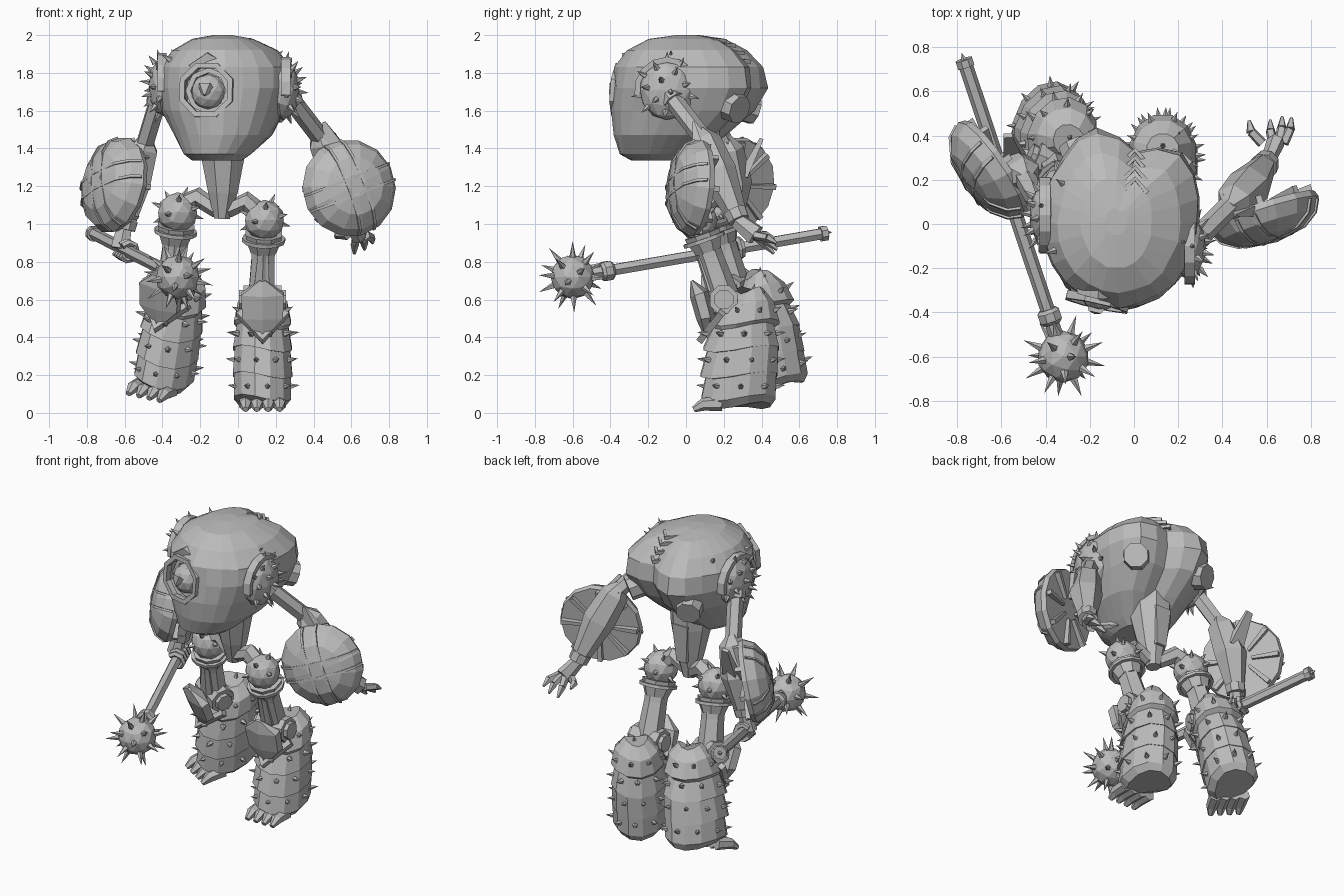
import bpy, bmesh, math, random
from mathutils import Vector as V, Matrix

random.seed(4)
if "Cube" in bpy.data.objects:
    bpy.data.objects.remove(bpy.data.objects["Cube"])

grey = bpy.data.materials.new("plain_grey")
grey.use_nodes = True
grey.diffuse_color = (0.5, 0.5, 0.5, 1)
grey.node_tree.nodes["Principled BSDF"].inputs["Base Color"].default_value = (0.5, 0.5, 0.5, 1)
I = Matrix()


def add(name, bm, M=I):
    bmesh.ops.recalc_face_normals(bm, faces=bm.faces)
    bm.transform(M)
    me = bpy.data.meshes.new(name)
    bm.to_mesh(me)
    bm.free()
    me.materials.append(grey)
    ob = bpy.data.objects.new(name, me)
    bpy.context.scene.collection.objects.link(ob)
    return ob


def loft(name, rings, M=I, closed=False):
    bm = bmesh.new()
    rows = [[bm.verts.new(p) for p in r] for r in rings]
    n = len(rows[0])
    pairs = list(zip(rows, rows[1:])) + ([(rows[-1], rows[0])] if closed else [])
    for a, b in pairs:
        for i in range(n):
            bm.faces.new((a[i], a[(i + 1) % n], b[(i + 1) % n], b[i]))
    if not closed:
        bm.faces.new(rows[0])
        bm.faces.new(rows[-1])
    return add(name, bm, M)


def tube(name, pts, radii, n=6, M=I, flat=1, closed=False):
    pts = [V(p) for p in pts]
    if not isinstance(radii, (list, tuple)):
        radii = [radii] * len(pts)
    d0 = pts[1] - pts[0]
    ref = d0.cross(pts[2] - pts[1]) if len(pts) > 2 else V()
    if ref.length < 1e-5:
        ref = V((0, 0, 1)) if abs(d0.normalized().z) < 0.8 else V((1, 0, 0))
    rings = []
    for i, (p, r) in enumerate(zip(pts, radii)):
        if closed:
            d = pts[(i + 1) % len(pts)] - pts[i - 1]
        else:
            d = pts[min(i + 1, len(pts) - 1)] - pts[max(i - 1, 0)]
        d.normalize()
        u = (ref - d * ref.dot(d)).normalized()
        w = u.cross(d)
        angles = [math.tau * (k + 0.5) / n for k in range(n)]
        rings.append([p + u * r * math.cos(a) + w * r * flat * math.sin(a) for a in angles])
    return loft(name, rings, M, closed)


def ball(name, c, size, M=I, sub=2):
    bm = bmesh.new()
    bmesh.ops.create_icosphere(bm, subdivisions=sub, radius=1)
    return add(name, bm, M @ Matrix.LocRotScale(V(c), None, V(size)))


def aim(c, d):
    return Matrix.LocRotScale(V(c), V(d).to_track_quat('Z', 'Y'), None)


def spikes(name, items, length, rad, M=I):
    bm = bmesh.new()
    for p, d in items:
        bmesh.ops.create_cone(bm, cap_ends=True, segments=5, radius1=rad, radius2=0, depth=length,
                              matrix=aim(p, d) @ Matrix.Translation((0, 0, length * 0.42)))
    return add(name, bm, M)


def scatter(n, c, size, keep=lambda d: True):
    out = []
    for i in range(n):
        z = 1 - (2 * i + 1) / n
        r, a = math.sqrt(1 - z * z), i * 2.39996
        d = V((r * math.cos(a), r * math.sin(a), z))
        if keep(d):
            out.append((V(c) + d * V(size), d))
    return out


def arc(r, a0, a1, n):
    return [V((r * math.cos(a), r * math.sin(a), 0))
            for a in (math.radians(a0 + (a1 - a0) * i / n) for i in range(n + 1))]


# Torso: faceted bulk with a spine groove between two back lobes
lobes = [.84, .97, 1.09, 1.09, 1.03]
spine = math.radians(75)
rings = []
for z, cx, cy, rx, ry in [(1.335, -.11, -.13, .13, .16), (1.37, -.11, -.14, .18, .21), (1.47, -.08, -.09, .26, .29),
                          (1.6, -.075, -.02, .325, .37), (1.72, -.065, .01, .36, .4), (1.83, -.065, .01, .35, .385),
                          (1.92, -.07, 0, .275, .31), (1.98, -.08, 0, .16, .2), (2.0, -.08, .01, .05, .06)]:
    ring = []
    for k in range(24):
        a = spine + math.radians(15) * k
        side = min(k, 24 - k)
        f = (lobes[side] if side < 5 else 1) + random.uniform(-0.02, 0.02)
        ring.append((cx + rx * f * math.cos(a), cy + ry * f * math.sin(a), z))
    rings.append(ring)
torso = loft("torso", rings)

# Face opening, sunken head and its frame
face = aim((-.17, -.37, 1.71), (-.22, -.97, .08))
cutter = tube("face_cutter", [(0, 0, -.13), (0, 0, .2)], .14, 8, face)
cut = torso.modifiers.new("face_hole", 'BOOLEAN')
cut.operation, cut.object = 'DIFFERENCE', cutter
bpy.context.view_layer.update()
carved = bpy.data.meshes.new_from_object(torso.evaluated_get(bpy.context.evaluated_depsgraph_get()))
torso.modifiers.clear()
torso.data = carved
bpy.data.objects.remove(cutter)
rim = face @ Matrix.Translation((0, 0, -.018))
tube("face_frame", arc(.14, 22, 337, 7), .026, 4, rim, .8, True)
ball("head", (0, -.005, -.06), (.092, .095, .08), face)
tube("head_beak", [(0, .01, 0), (0, -.03, .03)], [.05, .008], 5, face)
tube("head_collar", arc(.11, 0, 315, 7), .02, 4, face @ Matrix.Translation((0, 0, -.07)), 1, True)
tube("brow", [(-.07, -.32, 1.84), (-.16, -.315, 1.885), (-.25, -.3, 1.83)], [.02, .032, .02], 4)

# Spine chevrons and round vents on the back lobes
for y, z in ((.17, 1.975), (.22, 1.95), (.265, 1.91), (.3, 1.865)):
    tube("spine_chevron", [(-.05, y - .02, z), (.005, y + .035, z - .005), (.06, y - .03, z)], .014, 4)
tube("left_vent", [(.1, .15, 1.67), (.225, .285, 1.605)], [.09, .078], 8)
tube("right_vent", [(-.19, .17, 1.67), (-.27, .365, 1.6)], [.09, .078], 8)
spikes("back_spikes", [((-.32, .18, 1.89), (-.6, .4, .6)), ((-.36, -.12, 1.87), (-.8, -.2, .5)),
                       ((.2, -.08, 1.88), (.7, 0, .7))], .06, .018)

# Shoulder domes
for side, c, s in (("left", (.24, -.1, 1.71), 1), ("right", (-.39, .04, 1.73), -1)):
    ball(side + "_shoulder", c, (.085, .15, .16))
    spikes(side + "_shoulder_spikes", scatter(40, c, (.085, .15, .16), lambda d: d.x * s > .2), .055, .017)
    axes = Matrix(((0, 0, 1, 0), (1, 0, 0, 0), (0, 1, 0, 0), (0, 0, 0, 1)))
    frame = Matrix.Translation(V(c) + V((s * .012, 0, 0))) @ axes
    tube(side + "_shoulder_arch", arc(.16, -10, 190, 8), .035, 4, frame, .6)

# Waist and pelvis
tube("waist", [(-.08, .05, 1.5), (-.08, .06, 1.36), (-.08, .07, 1.17), (-.085, .08, 1.03)], [.14, .125, .085, .045], 8)
tube("pelvis", [(-.31, .15, 1.09), (-.21, .13, 1.14), (-.12, .09, 1.08), (-.04, .07, 1.08), (.04, .06, 1.12), (.13, .06, 1.04)],
     [.06, .055, .045, .045, .055, .06], 6)
tube("tail_plate", [(-.08, .16, 1.4), (-.08, .15, 1.15)], [.08, .05], 4, I, .4)


# Shields: domes with raised crossing bands and ribbed inner faces
def shield(side, c, normal):
    M = aim(c, normal)
    prof = [(.02, -.02), (.25, -.02), (.26, .01), (.23, .07), (.155, .12), (.06, .14)]
    loft(side + "_shield", [[(r * math.cos(math.tau * k / 14), r * math.sin(math.tau * k / 14), z)
                            for k in range(14)] for r, z in prof], M)
    for turn in (20, 110):
        R = M @ Matrix.Rotation(math.radians(turn), 4, 'Z')
        for off in (-.045, .045):
            tube(side + "_shield_band", [(off, r, z) for r, z in
                 ((-.25, .02), (-.22, .075), (-.15, .118), (0, .138), (.15, .118), (.22, .075), (.25, .02))], .01, 4, R)
    for k in range(8):
        R = M @ Matrix.Rotation(math.tau * k / 8, 4, 'Z')
        tube(side + "_shield_rib", [(.07, 0, -.025), (.24, 0, -.025)], [.025, .04], 4, R, .5)


shield("left", (.585, .055, 1.19), (.3, -.94, .1))
shield("right", (-.64, .25, 1.205), (-.81, -.55, .2))


# Arms
def arm(side, shoulder, elbow, mid, wrist):
    s, e, m, w = map(V, (shoulder, elbow, mid, wrist))
    tube(side + "_upper_arm", [s, e], .05, 6)
    tube(side + "_shoulder_cuff", [s, s.lerp(e, .2)], .062, 8)
    ball(side + "_elbow", e, (.065, .065, .065), I, 1)
    tube(side + "_forearm", [e + (e - m) * .35, e, m, w], [.03, .085, .1, .05], 6)
    tube(side + "_wrist_cuff", [m.lerp(w, .8), w], [.065, .06], 8)


arm("left", (.25, -.1, 1.7), (.45, .1, 1.44), (.52, .17, 1.27), (.6, .28, 1.02))
arm("right", (-.41, .06, 1.7), (-.5, .22, 1.4), (-.55, .25, 1.22), (-.6, .24, .97))
tube("left_elbow_fin", [(.455, .04, 1.54), (.5, .06, 1.42)], [.012, .07], 4, I, .5)
tube("right_elbow_fin", [(-.57, .4, 1.45), (-.54, .3, 1.25)], [.03, .07], 4, I, .5)

# Open left hand
tube("left_palm", [(.6, .27, 1.02), (.64, .37, .94)], [.045, .06], 6, I, .7)
for dx, dy, dz in ((-.1, .03, .06), (-.02, .03, -.06), (.025, .07, -.03), (.06, .06, .02)):
    a = V((.64 + dx * .6, .365, .94))
    b = a + V((dx * .5, .04 + dy * .4, -.02 + dz * .4))
    tube("left_finger", [a, b], [.025, .022], 5)
    tube("left_fingertip", [b, b + V((dx * .1, .05, -.035 + dz * .3))], [.024, .008], 5)

# Spiked mace held in a closed right hand
tip, end = V((-.32, -.6, .72)), V((-.765, .73, .95))
ax = (end - tip).normalized()
at = lambda t: tip + ax * t
ball("mace_head", tip, (.118, .118, .118))
spikes("mace_spikes", scatter(22, tip, (.11, .11, .11)), .095, .02)
tube("mace_handle", [tip, end], .033, 6)
tube("mace_collar", [at(.16), at(.175), at(.215), at(.23)], [.042, .055, .055, .04], 8)
tube("mace_pommel", [end - ax * .02, end + ax * .015], .042, 8)
spikes("mace_pommel_tip", [(end + ax * .01, ax)], .04, .018)
tube("right_palm", [(-.6, .24, .99), (-.625, .23, .87)], [.045, .055], 6, I, .7)
for k in range(4):
    tube("right_finger", arc(.047, 40, 330, 6), .018, 5, aim(at(.83 + .038 * k), ax))


# Boots: built around the ankle, toes toward -y
def boot(side, M):
    bands = [(.04, .13, .45, .115), (.08, .075, .48, .15), (.2, .1, .485, .15), (.2, .07, .49, .157), (.34, .11, .495, .145),
             (.34, .085, .5, .155), (.46, .14, .47, .135), (.48, .13, .5, .15), (.58, .2, .47, .13), (.65, .27, .41, .07)]
    rings = []
    for z, y0, y1, rx in bands:
        cy, ry = (y0 + y1) / 2 - .27, (y1 - y0) / 2
        rings.append([(rx * math.cos(a) * 1.04, cy + ry * math.sin(a), z + .02 * math.sin(a * 2))
                      for a in (math.tau * (k + .5) / 12 for k in range(12))])
    loft(side + "_boot", rings, M)
    pts = []
    for z, n, off in ((.14, 9, 0), (.28, 9, .3), (.42, 9, .1), (.54, 8, .4)):
        for k in range(n):
            a = math.tau * k / n + off
            high = z > .5
            d = V((math.cos(a), math.sin(a), .5 if high else .15))
            r, ry, cy = (.13, .145, .06) if high else (.147, .19, .02)
            pts.append(((r * d.x, cy + ry * d.y, z), d))
    spikes(side + "_boot_spikes", pts + [((0, .08, .635), (0, .3, 1)), ((.06, .12, .61), (.4, .6, .8))], .055, .018, M)
    for k in range(4):
        x = -.09 + .06 * k
        tube(side + "_toe", [(x, -.08, .05), (x, -.18, .045), (x, -.23, .018)], [.04, .034, .016], 6, M)
    # Knee joint, hinge discs, pointed guard and collar
    tube(side + "_knee_joint", [(-.1, -.07, .6), (.1, -.07, .6)], .08, 8, M)
    tube(side + "_knee_hinge", [(-.125, -.07, .6), (.125, -.07, .6)], .055, 8, M)
    tube(side + "_knee_guard", [(0, -.24, .7), (0, -.2, .63), (0, -.165, .5), (0, -.165, .4)],
         [.02, .13, .125, .02], 6, M, .4)
    tube(side + "_knee_collar", [(-.125, -.08, .53), (0, -.19, .39), (.125, -.08, .53)], .026, 4, M)


def leg(side, hip, knee, M):
    h, k = V(hip), V(knee)
    ball(side + "_hip", h, (.108, .108, .108))
    spikes(side + "_hip_spikes", scatter(14, h, (.1, .1, .1), lambda d: d.z > -.5), .055, .018)
    tube(side + "_thigh", [h, h.lerp(k, .5), k], [.078, .07, .08], 6)
    tube(side + "_thigh_cup", [h.lerp(k, .18), h.lerp(k, .28), h.lerp(k, .42)], [.105, .095, .072], 8)
    ring = aim(h.lerp(k, .26), k - h)
    tube(side + "_hip_ring", arc(.105, 0, 330, 11), .014, 4, ring, 1, True)
    tube(side + "_thigh_plate", [h.lerp(k, .45) + V((0, -.05, 0)), k + V((0, -.06, .03))], [.04, .06], 4, I, .5)
    boot(side, M)


leg("left", (.14, .06, 1.02), (.125, .2, .62), Matrix.Translation((.13, .27, 0)))
turn = Matrix.Rotation(math.radians(-25), 4, 'Z') @ Matrix.Rotation(math.radians(9), 4, 'X') @ Matrix.Rotation(math.radians(12), 4, 'Y')
leg("right", (-.32, .15, 1.06), (-.36, .26, .67),
    Matrix.Translation((-.36, .265, .67)) @ turn @ Matrix.Translation((0, .07, -.6)))
